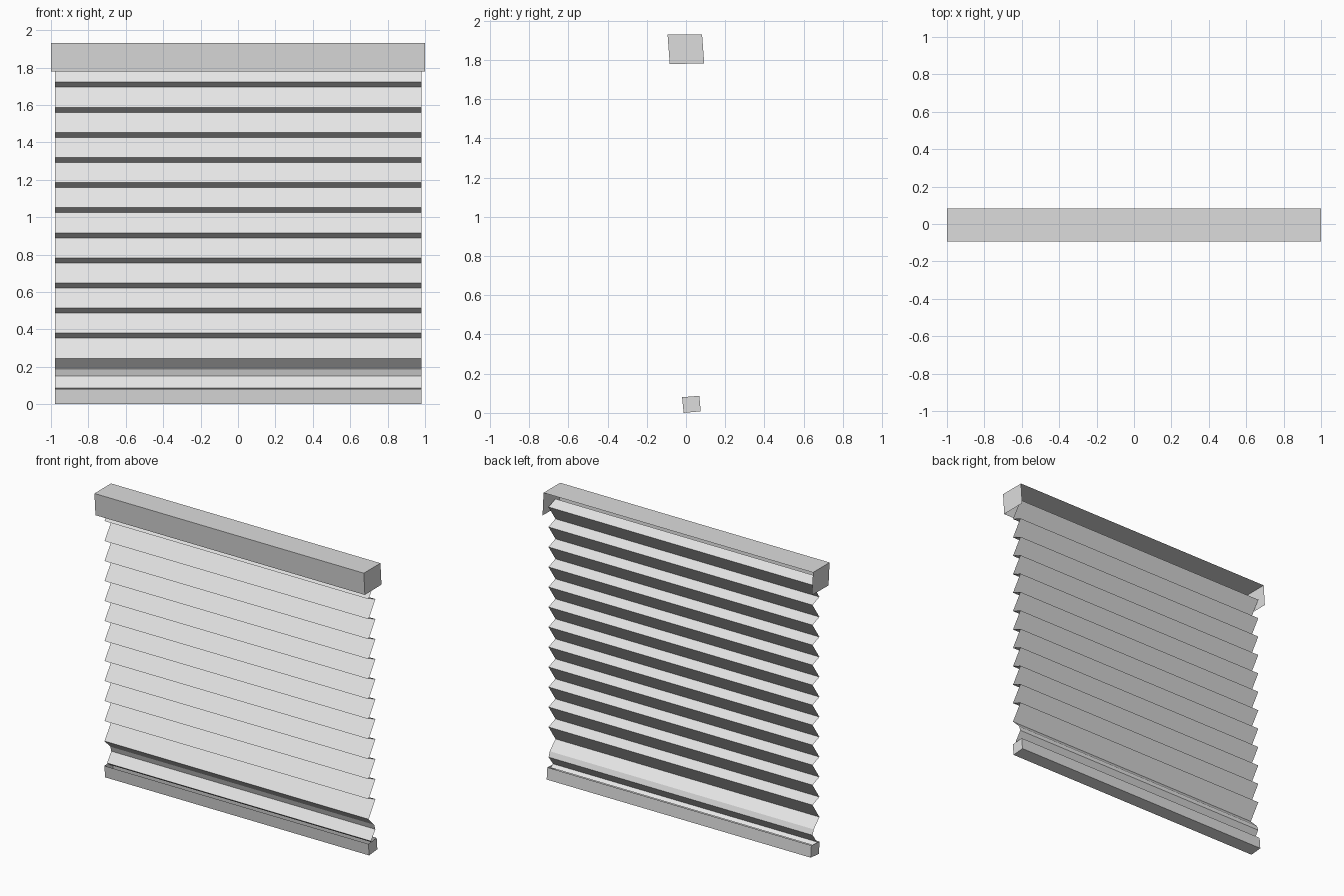
import bpy

cube = bpy.data.objects.get("Cube")
if cube:
    bpy.data.objects.remove(cube, do_unlink=True)


def material(name, rgb):
    m = bpy.data.materials.new(name)
    m.use_nodes = True
    m.diffuse_color = (*rgb, 1)
    m.node_tree.nodes["Principled BSDF"].inputs["Base Color"].default_value = (*rgb, 1)
    return m


rail_grey = material("rail grey", (0.72, 0.72, 0.72))
cloth_grey = material("cloth light grey", (0.79, 0.79, 0.79))


def extrude_profile(name, profile, x0, x1, mat, cap=False):
    """Sweep an open (y, z) profile along x, with optional flat end caps."""
    n = len(profile)
    verts = [(x, y, z) for x in (x0, x1) for y, z in profile]
    faces = [(i, n + i, n + i + 1, i + 1) for i in range(n - 1)]
    if cap:
        faces += [tuple(range(n)), tuple(reversed(range(n, 2 * n)))]
    mesh = bpy.data.meshes.new(name)
    mesh.from_pydata(verts, [], faces)
    mesh.materials.append(mat)
    obj = bpy.data.objects.new(name, mesh)
    bpy.context.collection.objects.link(obj)
    return obj


# Head rail: front and top plates with end caps, open below and behind
front_bottom, front_top = (-0.083, 1.78), (-0.094, 1.93)
back_top, back_bottom = (0.082, 1.93), (0.093, 1.782)
extrude_profile("head_rail", [front_bottom, front_top, back_top], -1, 1, rail_grey)
caps = bpy.data.meshes.new("head_rail_caps")
corners = [front_bottom, front_top, back_top, back_bottom]
caps.from_pydata([(x, y, z) for x in (-1, 1) for y, z in corners], [],
                 [(0, 1, 2, 3), (7, 6, 5, 4)])
caps.materials.append(rail_grey)
bpy.context.collection.objects.link(bpy.data.objects.new("head_rail_caps", caps))

# Pleated cloth: zigzag with long front slopes and short returns
front_y, back_y = -0.018, 0.055
pitch, fold = 0.1342, 0.027
pleats = []
for k in range(12):
    z = 1.856 - pitch * k
    pleats += [(front_y, z), (back_y, z - fold)]

# Loose hem of the cloth, tucked into the bottom rail
pleats += [(front_y, 0.245), (0.042, 0.185), (0.054, 0.15), (0.008, 0.088), (0.03, 0.07)]
extrude_profile("pleated_cloth", pleats, -0.978, 0.982, cloth_grey)

# Bottom rail: trough open at the top, closed at both ends
trough = [(-0.02, 0.08), (-0.012, 0), (0.075, 0.008), (0.068, 0.087)]
extrude_profile("bottom_rail", trough, -0.978, 0.982, rail_grey, cap=True)
